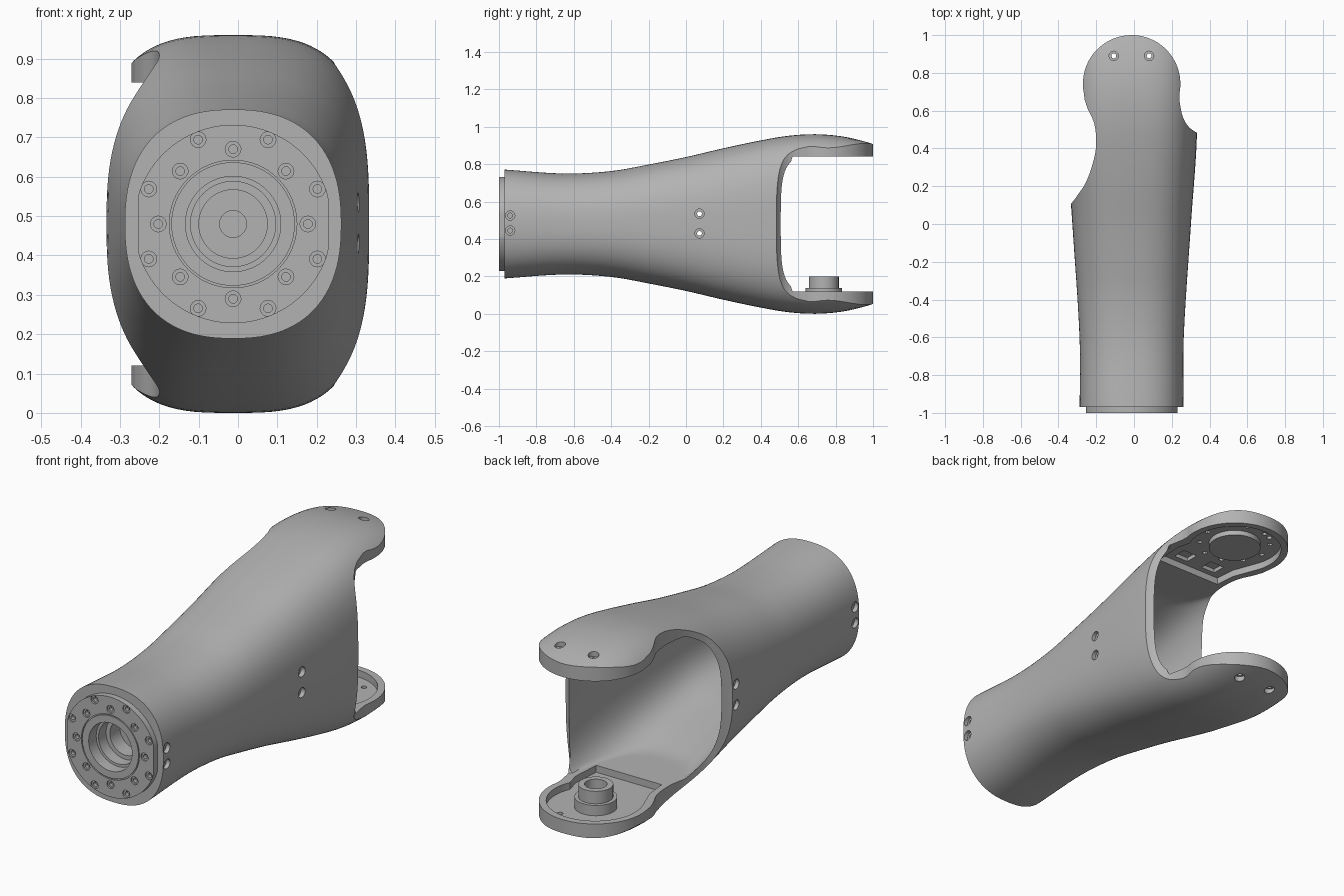
import bpy, bmesh, math

if "Cube" in bpy.data.objects:
    bpy.data.objects.remove(bpy.data.objects["Cube"])

CX, CZ, LOBE_Y = -0.0125, 0.48, 0.742   # tube axis and hinge centre
FLOOR, CEIL = 0.12, 0.84                # inner faces of the fork plates

metal = bpy.data.materials.new("light grey metal")
metal.use_nodes = True
GREY = (0.45, 0.45, 0.45, 1)
metal.diffuse_color = GREY
metal.node_tree.nodes["Principled BSDF"].inputs["Base Color"].default_value = GREY


def spline(keys, t):
    """Smooth Hermite interpolation through (t, value) keys."""
    n = len(keys)
    slope = lambda i: ((keys[min(i + 1, n - 1)][1] - keys[max(i - 1, 0)][1])
                       / (keys[min(i + 1, n - 1)][0] - keys[max(i - 1, 0)][0]))
    i = max(k for k in range(n - 1) if k == 0 or keys[k][0] <= t)
    (a, va), (b, vb) = keys[i], keys[i + 1]
    d = b - a
    s = (t - a) / d
    return ((2*s**3 - 3*s*s + 1) * va + (s**3 - 2*s*s + s) * d * slope(i)
            + (3*s*s - 2*s**3) * vb + (s**3 - s*s) * d * slope(i + 1))


def smooth_path(pts, steps=6):
    xs = [(i, p[0]) for i, p in enumerate(pts)]
    ys = [(i, p[1]) for i, p in enumerate(pts)]
    count = (len(pts) - 1) * steps
    return [(spline(xs, i / steps), spline(ys, i / steps)) for i in range(count + 1)]


def circle(u, v, r, n=24):
    return [(u + r * math.cos(2*math.pi*i/n), v + r * math.sin(2*math.pi*i/n)) for i in range(n)]


def box(u0, u1, v0, v1):
    return [(u0, v0), (u1, v0), (u1, v1), (u0, v1)]


def make(name, bm):
    bmesh.ops.recalc_face_normals(bm, faces=bm.faces)
    mesh = bpy.data.meshes.new(name)
    bm.to_mesh(mesh)
    bm.free()
    mesh.materials.append(metal)
    ob = bpy.data.objects.new(name, mesh)
    bpy.context.collection.objects.link(ob)
    return ob


def skin(bm, rings):
    """Bridge closed rings of points and cap both ends."""
    vs = [[bm.verts.new(p) for p in ring] for ring in rings]
    n = len(vs[0])
    for a, b in zip(vs, vs[1:]):
        for i in range(n):
            bm.faces.new((a[i], a[(i + 1) % n], b[(i + 1) % n], b[i]))
    bm.faces.new(vs[0])
    bm.faces.new(vs[-1])


PLACE = {"x": lambda u, v, w: (w, u, v), "y": lambda u, v, w: (u, w, v),
         "z": lambda u, v, w: (u, v, w)}


def prisms(name, items):
    """Extruded outlines: (axis, outline, low, high)."""
    bm = bmesh.new()
    for axis, pts, lo, hi in items:
        skin(bm, [[PLACE[axis](u, v, w) for u, v in pts] for w in (lo, hi)])
    return make(name, bm)


def boolean(ob, cutter, op="DIFFERENCE"):
    cutter.hide_render = True
    mod = ob.modifiers.new("cut", "BOOLEAN")
    mod.operation, mod.solver, mod.object = op, "EXACT", cutter
    bpy.context.view_layer.objects.active = ob
    bpy.ops.object.modifier_apply(modifier=mod.name)
    bpy.data.objects.remove(cutter)


def smooth(ob):
    bpy.ops.object.select_all(action="DESELECT")
    ob.select_set(True)
    bpy.context.view_layer.objects.active = ob
    bpy.ops.object.shade_smooth_by_angle(angle=math.radians(30))


# Half height, half width and squareness along the tube
HEIGHT = [(-.97, .291), (-.65, .27), (-.4, .283), (-.2, .318), (0, .358), (.2, .405),
          (.4, .447), (.55, .472), (.7, .48), (.85, .466), (1, .428), (1.1, .39)]
WIDTH = [(-.97, .275), (-.6, .276), (0, .314), (.48, .346), (1.1, .346)]
POWER = [(-.97, 2.4), (-.4, 2.45), (.2, 2.8), (.6, 3.1), (1.1, 3.1)]


def section(y, wall=0.0, n=112):
    h, w, p = (spline(k, y) for k in (HEIGHT, WIDTH, POWER))
    if wall:
        h, w, p = h - wall, w - wall, p + 0.5
        spread = min(max((y - .57) / .1, 0), 1)      # cavity opens past the fork
        w, p = w + .15 * spread, p + 4 * spread
    ring = []
    for i in range(n):
        a = 2 * math.pi * (i + .5) / n
        c, s = math.cos(a), math.sin(a)
        x = CX + w * math.copysign(abs(c) ** (2 / p), c)
        z = CZ + h * math.copysign(abs(s) ** (2 / p), s)
        ring.append((x, y, min(max(z, FLOOR), CEIL) if wall else z))
    return ring


def loft(name, start, end, wall, steps=44):
    bm = bmesh.new()
    skin(bm, [section(start + (end - start) * i / steps, wall) for i in range(steps + 1)])
    return make(name, bm)


# Arm shell: lofted tube trimmed to the plan outline, then hollowed
arm = loft("arm_shell", -.97, 1.06, 0)
right = smooth_path([(.42, .45), (.335, .482), (.285, .52), (.256, .575), (.24, .655)])
left = smooth_path([(-.262, .66), (-.245, .61), (-.21, .53), (-.2, .43), (-.213, .34),
                    (-.25, .23), (-.29, .165), (-.34, .10), (-.42, .03)])
lobe = [(CX + .258 * math.cos(math.radians(a)), LOBE_Y + .258 * math.sin(math.radians(a)))
        for a in range(-12, 193, 4)]
plan = [(-.5, .0), (-.5, -1.2), (.5, -1.2), (.5, .43)] + right + lobe + left
boolean(arm, prisms("plan_cutter", [("z", plan, -.2, 1.2)]), "INTERSECT")
boolean(arm, loft("cavity_cutter", -.7, 1.09, .036))

# Recesses inside the two fork plates
recess = [(CX + .224 * math.cos(math.radians(a)), LOBE_Y + .224 * math.sin(math.radians(a)))
          for a in range(-24, 205, 6)]
recess += [(-.175, .54), (-.165, .43), (.2, .43), (.21, .58)]
boolean(arm, prisms("recess_cutter", [("z", recess, .085, .2), ("z", recess, .76, .875)]))

# Slots and small bolt holes in the upper plate
inner = [("z", circle(CX + .17 * math.cos(math.radians(a)), LOBE_Y + .17 * math.sin(math.radians(a)),
                      .012, 12), .8, .892) for a in range(0, 360, 36)]
inner += [("z", box(x, x + .08, .46, .53), .8, .895) for x in (-.12, .05)]
boolean(arm, prisms("plate_detail_cutter", inner))

# Counterbored screw holes: side pairs and fork tips
wide, narrow = [], []
for y, zs in ((.072, (.43, .535)), (-.94, (.445, .525))):
    for z in zs:
        half = spline(WIDTH, y)
        for side in (-1, 1):
            for store, r, depth in ((wide, .025, .022), (narrow, .013, .06)):
                ends = sorted((CX + side * (half - depth), CX + side * .5))
                store.append(("x", circle(y, z, r, 20), *ends))
for x in (-.107, .08):
    for store, r, depth in ((wide, .025, .025), (narrow, .013, .075)):
        store.append(("z", circle(x, .89, r, 20), .94 - depth, 1.1))
        store.append(("z", circle(x, .89, r, 20), -.1, .02 + depth))
boolean(arm, prisms("wide_hole_cutter", wide))
boolean(arm, prisms("narrow_hole_cutter", narrow))

# Front flange with flattened sides
flange_outline = [(min(max(x, CX - .242), CX + .242), z) for x, z in circle(CX, CZ, .252, 96)]
flange = prisms("front_flange", [("y", flange_outline, -1, -.96)])
groove = prisms("groove_cutter", [("y", circle(CX, CZ, .162, 64), -1.1, -.994)])
boolean(groove, prisms("groove_core", [("y", circle(CX, CZ, .157, 64), -1.2, -.9)]))
boolean(flange, groove)

# Two rings of counterbored flange screws
for r_hole, depth in ((.02, .008), (.011, .025)):
    holes = []
    for k in range(8):
        for ring, turn in ((.19, 0), (.232, .5)):
            a = (k + turn) * math.pi / 4
            holes.append(("y", circle(CX + ring * math.cos(a), CZ + ring * math.sin(a), r_hole, 16),
                          -1.1, -1 + depth))
    boolean(flange, prisms("flange_hole_cutter", holes))

# Stepped central bore through flange and shell
for r, end in ((.121, -.94), (.108, -.88), (.087, -.8), (.034, -.74)):
    for part in (arm, flange):
        boolean(part, prisms("bore_cutter", [("y", circle(CX, CZ, r, 64), -1.1, end)]))

# Lower pivot: base ring and hollow boss
base = prisms("pivot_base", [("z", circle(CX, LOBE_Y - .005, .098, 48), .07, .137)])
boss = prisms("pivot_boss", [("z", circle(CX, LOBE_Y - .005, .08, 48), .12, .2)])
boolean(base, boss, "UNION")
boolean(base, prisms("pivot_bore_cutter", [("z", circle(CX, LOBE_Y - .005, .052, 40), .1, .3)]))

# Upper pivot disc
disc = prisms("upper_pivot_disc", [("z", circle(CX, LOBE_Y, .125, 56), .85, .885)])

for part in (arm, flange, base, disc):
    smooth(part)
